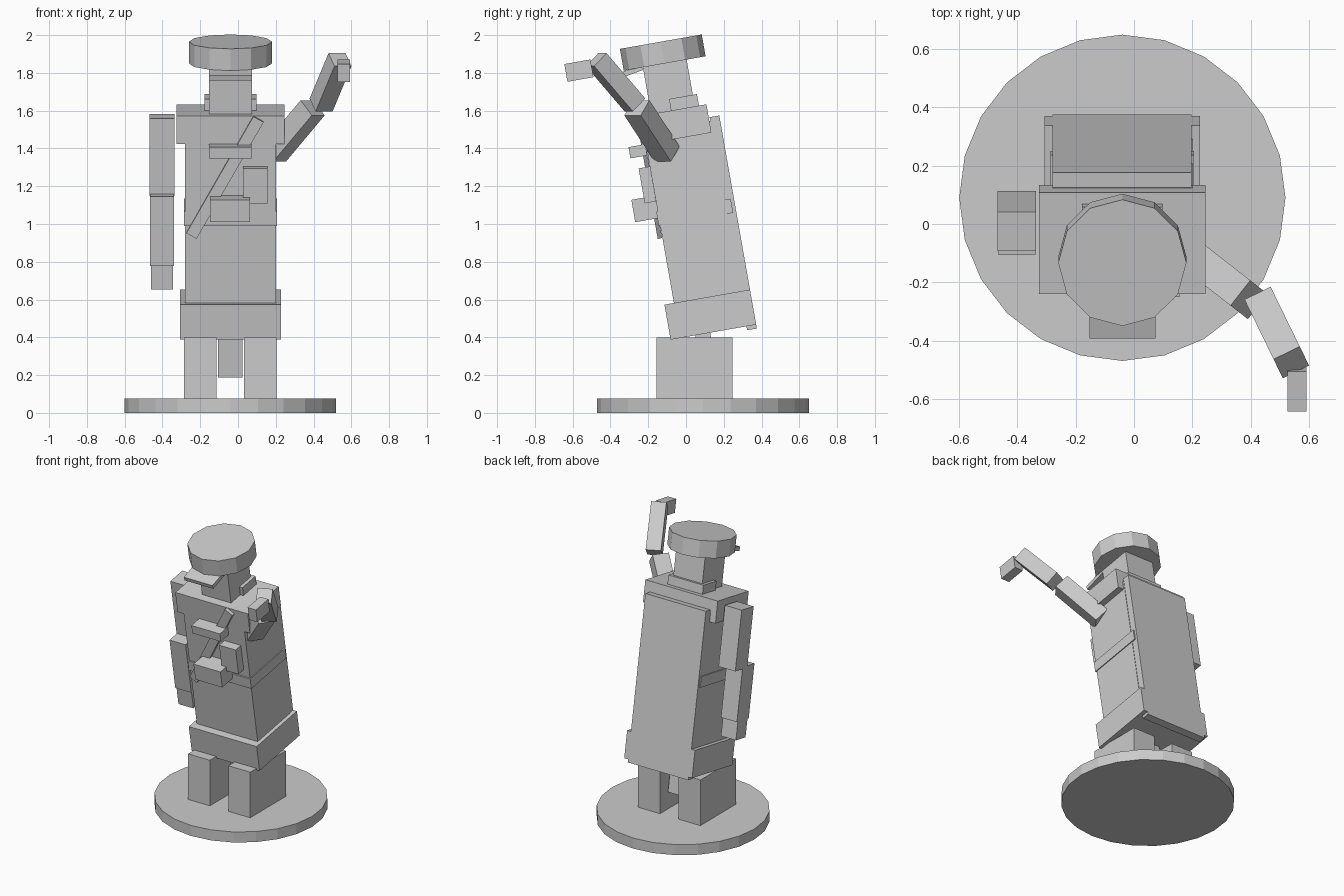
import bpy, math
from mathutils import Vector, Matrix

if "Cube" in bpy.data.objects:
    bpy.data.objects.remove(bpy.data.objects["Cube"])

LEAN = math.radians(10)
R = Matrix.Rotation(LEAN, 4, 'X')
CX = -0.04  # symmetry line of the figure


def box(name, center, size, rot=None):
    bpy.ops.mesh.primitive_cube_add(size=1)
    ob = bpy.context.object
    ob.name = name
    loc = Matrix.Translation(center)
    ob.matrix_world = loc @ (rot or Matrix()) @ Matrix.Diagonal((*size, 1))
    return ob


def leaning(name, x, y, z):
    """Box given by ranges in the forward-leaning body frame."""
    mid = Vector([(a + b) / 2 for a, b in (x, y, z)])
    return box(name, R @ mid, [b - a for a, b in (x, y, z)], R)


def limb(name, a, b, w, d):
    """Box running from point a to point b."""
    a, b = Vector(a), Vector(b)
    rot = (b - a).to_track_quat('Z', 'Y').to_matrix().to_4x4()
    return box(name, (a + b) / 2, (w, d, (b - a).length), rot)


def disc(name, sides, radius, depth, center, rot=0.0):
    bpy.ops.mesh.primitive_cylinder_add(vertices=sides, radius=radius, depth=depth,
                                        location=center, rotation=(rot, 0, 0))
    bpy.context.object.name = name


# Base and legs
disc("base", 24, 0.56, 0.075, (CX, 0.09, 0.0375))
for side, s in (("right", -1), ("left", 1)):
    box(side + "_leg", (CX + s * 0.159, 0.045, 0.235), (0.172, 0.4, 0.33))

# Coat
leaning("coat_body", (-0.28, 0.2), (0.038, 0.4), (0.45, 1.5))
leaning("coat_hem", (-0.308, 0.227), (-0.013, 0.447), (0.396, 0.584))
leaning("cape", (-0.28, 0.197), (0.395, 0.447), (0.375, 1.52))
leaning("shoulders", (-0.326, 0.245), (0.036, 0.39), (1.438, 1.59))
leaning("belt", (-0.287, 0.206), (0.03, 0.43), (1.0, 1.076))
leaning("coat_flap", (-0.107, 0.025), (0.12, 0.2), (0.17, 0.42))

# Head and cap
leaning("collar", (CX - 0.138, CX + 0.138), (0.2, 0.35), (1.585, 1.652))
leaning("head", (CX - 0.114, CX + 0.114), (0.093, 0.328), (1.56, 1.85))
disc("cap", 12, 0.22, 0.117, R @ Vector((CX, 0.21, 1.9)), LEAN)
box("cap_peak", (CX, -0.31, 1.8), (0.226, 0.165, 0.028), Matrix.Rotation(2 * LEAN, 4, 'X'))

# Lowered arm
box("right_upper_arm", (-0.402, 0.01, 1.365), (0.132, 0.137, 0.415), R)
box("right_forearm", (-0.402, -0.008, 0.973), (0.126, 0.135, 0.372), R)
box("right_hand", (-0.402, 0.03, 0.732), (0.118, 0.11, 0.14), R)

# Raised arm
limb("left_upper_arm", (0.19, -0.1, 1.37), (0.395, -0.26, 1.615), 0.11, 0.11)
limb("left_forearm", (0.44, -0.27, 1.63), (0.54, -0.475, 1.87), 0.1, 0.1)
box("left_hand", (0.56, -0.567, 1.812), (0.065, 0.14, 0.095), R)

# Chest gear
box("belt_pouch", (-0.042, -0.215, 1.08), (0.212, 0.13, 0.12), R)
box("chest_pocket", (0.092, -0.205, 1.207), (0.13, 0.06, 0.188), R)
box("chest_case", (-0.042, -0.255, 1.385), (0.225, 0.09, 0.06), R)
box("strap", (-0.069, -0.195, 1.247), (0.062, 0.024, 0.72),
    R @ Matrix.Rotation(math.radians(29.5), 4, 'Y'))
